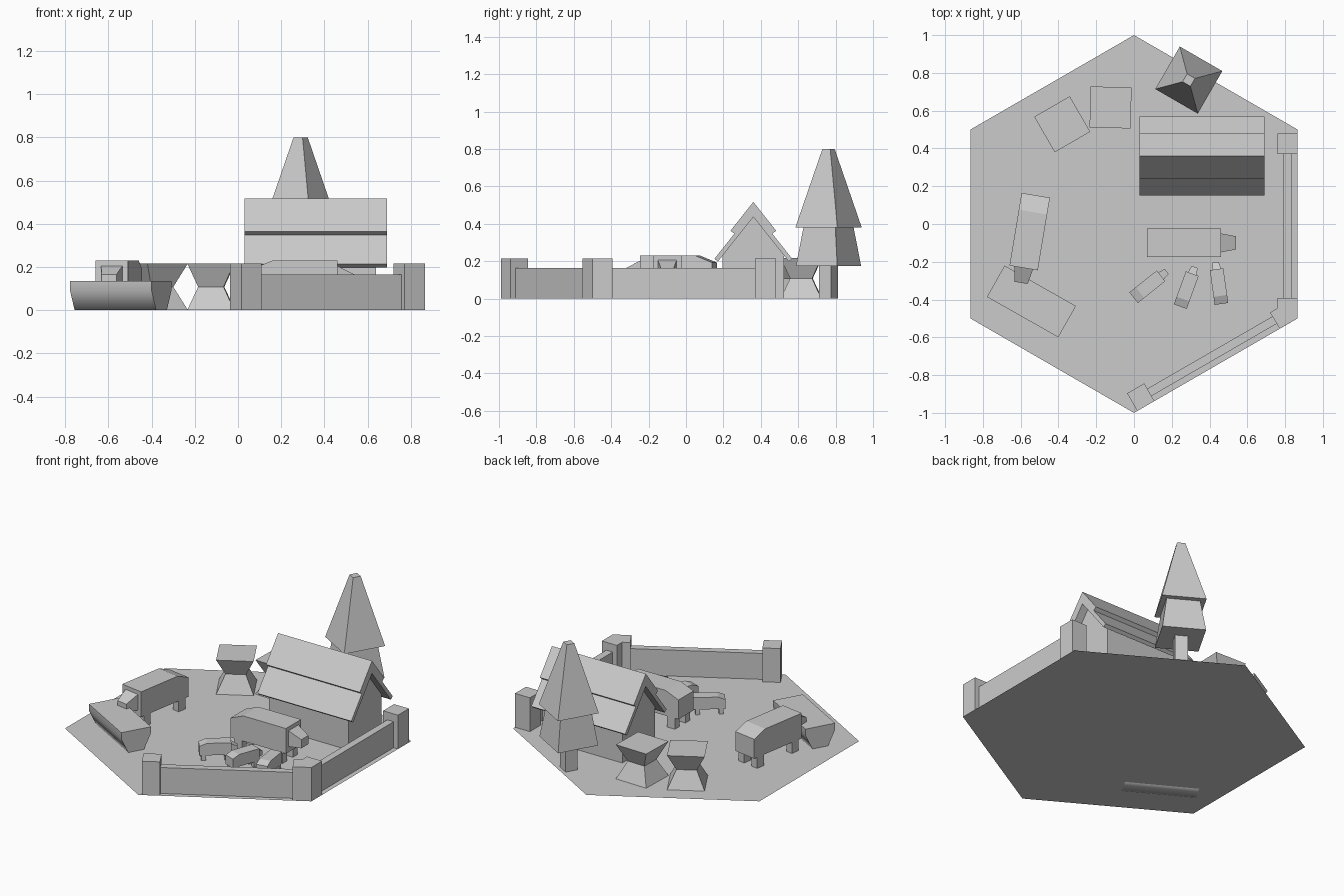
import bpy, bmesh
from math import sin, cos, pi, radians
from mathutils import Matrix, Vector

if "Cube" in bpy.data.objects:
    bpy.data.objects.remove(bpy.data.objects["Cube"])


def loft(name, rings, place=Matrix()):
    """Skin a stack of equal-length rings and cap both ends."""
    bm = bmesh.new()
    loops = [[bm.verts.new(place @ Vector(p)) for p in ring] for ring in rings]
    n = len(loops[0])
    for a, b in zip(loops, loops[1:]):
        for i in range(n):
            j = (i + 1) % n
            bm.faces.new((a[i], a[j], b[j], b[i]))
    if len(loops) > 1:
        bm.faces.new(loops[-1])
        bm.faces.new(loops[0])
        bmesh.ops.recalc_face_normals(bm, faces=bm.faces)
    else:
        bm.faces.new(loops[0])
    me = bpy.data.meshes.new(name)
    bm.to_mesh(me)
    bm.free()
    ob = bpy.data.objects.new(name, me)
    bpy.context.collection.objects.link(ob)
    return ob


def at(x, y, deg=0, z=0, s=1):
    return Matrix.Translation((x, y, z)) @ Matrix.Rotation(radians(deg), 4, 'Z') @ Matrix.Scale(s, 4)


def rect(x0, x1, y0, y1, z):
    return [(x0, y0, z), (x1, y0, z), (x1, y1, z), (x0, y1, z)]


def square(side, z):
    h = side / 2
    return rect(-h, h, -h, h, z)


def box(name, x0, x1, y0, y1, z0, z1, place=Matrix()):
    return loft(name, [rect(x0, x1, y0, y1, z0), rect(x0, x1, y0, y1, z1)], place)


def along_x(name, profile, x0, x1, place=Matrix()):
    return loft(name, [[(x, y, z) for y, z in profile] for x in (x0, x1)], place)


# hexagonal ground sheet
loft("ground", [[(cos(pi / 6 + i * pi / 3), sin(pi / 6 + i * pi / 3), 0) for i in range(6)]])

# walls along two hexagon edges, local x runs along the edge, y points inward
south, east = at(0, -1, 30), at(0.866, -0.5, 90)
for label, edge in (("south", south), ("east", east)):
    box(label + "_wall", 0.1, 0.9, 0.031, 0.076, 0, 0.165, edge)
box("south_end_post", 0.02, 0.125, 0, 0.108, 0, 0.215, south)
box("east_end_post", 0.87, 0.98, 0, 0.105, 0, 0.215, east)
corner = [(0.772, -0.554), (0.866, -0.5), (0.866, -0.392), (0.76, -0.392), (0.76, -0.445), (0.72, -0.469)]
loft("corner_post", [[(x, y, z) for x, y in corner] for z in (0, 0.215)])

# barn: gabled body and two overlapping roof layers
MID, SLOPE = 0.36, 1.26
barn = at(0, MID)
along_x("barn_body", [(-0.165, 0), (0.165, 0), (0.165, 0.437 - 0.165 * SLOPE),
                      (0, 0.437), (-0.165, 0.437 - 0.165 * SLOPE)], 0.08, 0.64, barn)


def roof(name, apex, half, thick):
    # chevron with eave ends cut square to the slope
    ze, length = apex - half * SLOPE, (1 + SLOPE ** 2) ** 0.5
    t = thick / length
    iy, iz = half - t * SLOPE / length, ze - t / length
    along_x(name, [(0, apex), (half, ze), (iy, iz), (0, apex - thick),
                   (-iy, iz), (-half, ze)], 0.03, 0.69, barn)


roof("upper_roof", 0.517, 0.122, 0.042)
roof("lower_roof", 0.475, 0.208, 0.038)

# tree: trunk and two square tapered tiers
tree = at(0.29, 0.762, 60)
for name, rings in (("tree_trunk", [(0.075, 0), (0.075, 0.18)]),
                    ("tree_lower_tier", [(0.255, 0.175), (0.195, 0.385)]),
                    ("tree_upper_tier", [(0.26, 0.38), (0.048, 0.80)])):
    loft(name, [square(s, z) for s, z in rings], tree)

# two waisted sheaves
for i, (x, y, a) in enumerate(((-0.124, 0.617, -1.5), (-0.38, 0.528, 30))):
    loft(f"sheaf_{i + 1}", [square(0.217, 0), square(0.118, 0.108), square(0.217, 0.217)], at(x, y, a))


def animal(name, place):
    # origin at the rump, facing local +x
    side = [(0, 0.07), (0.39, 0.07), (0.39, 0.23), (0.09, 0.23), (0, 0.193)]
    loft(name + "_body", [[(x, y, z) for x, z in side] for y in (-0.076, 0.076)], place)
    loft(name + "_head", [[(x, s * w, z) for s, z in ((-1, lo), (1, lo), (1, hi), (-1, hi))]
                          for x, w, lo, hi in ((0.385, 0.051, 0.105, 0.208), (0.47, 0.035, 0.11, 0.165))], place)
    for end, x in (("back", 0.025), ("front", 0.31)):
        for sd, y in (("right", -0.075), ("left", 0.03)):
            box(f"{name}_{end}_{sd}_leg", x, x + 0.055, y, y + 0.045, 0, 0.08, place)


animal("cow_1", at(0.07, -0.1))
animal("cow_2", at(-0.52, 0.152, -99.5))
for i, (x, y, a) in enumerate(((-0.002, -0.39, 38.5), (0.245, -0.437, 70), (0.463, -0.423, 98))):
    animal(f"young_{i + 1}", at(x, y, a, s=0.475))

# trough with a softened underside
trough = along_x("trough", [(-0.095, 0.135), (-0.093, 0.09), (-0.05, 0),
                            (0.05, 0), (0.093, 0.09), (0.095, 0.135)], -0.217, 0.217, at(-0.543, -0.41, -29.5))
bpy.context.view_layer.objects.active = trough
trough.select_set(True)
bpy.ops.object.shade_smooth_by_angle(angle=radians(70))
